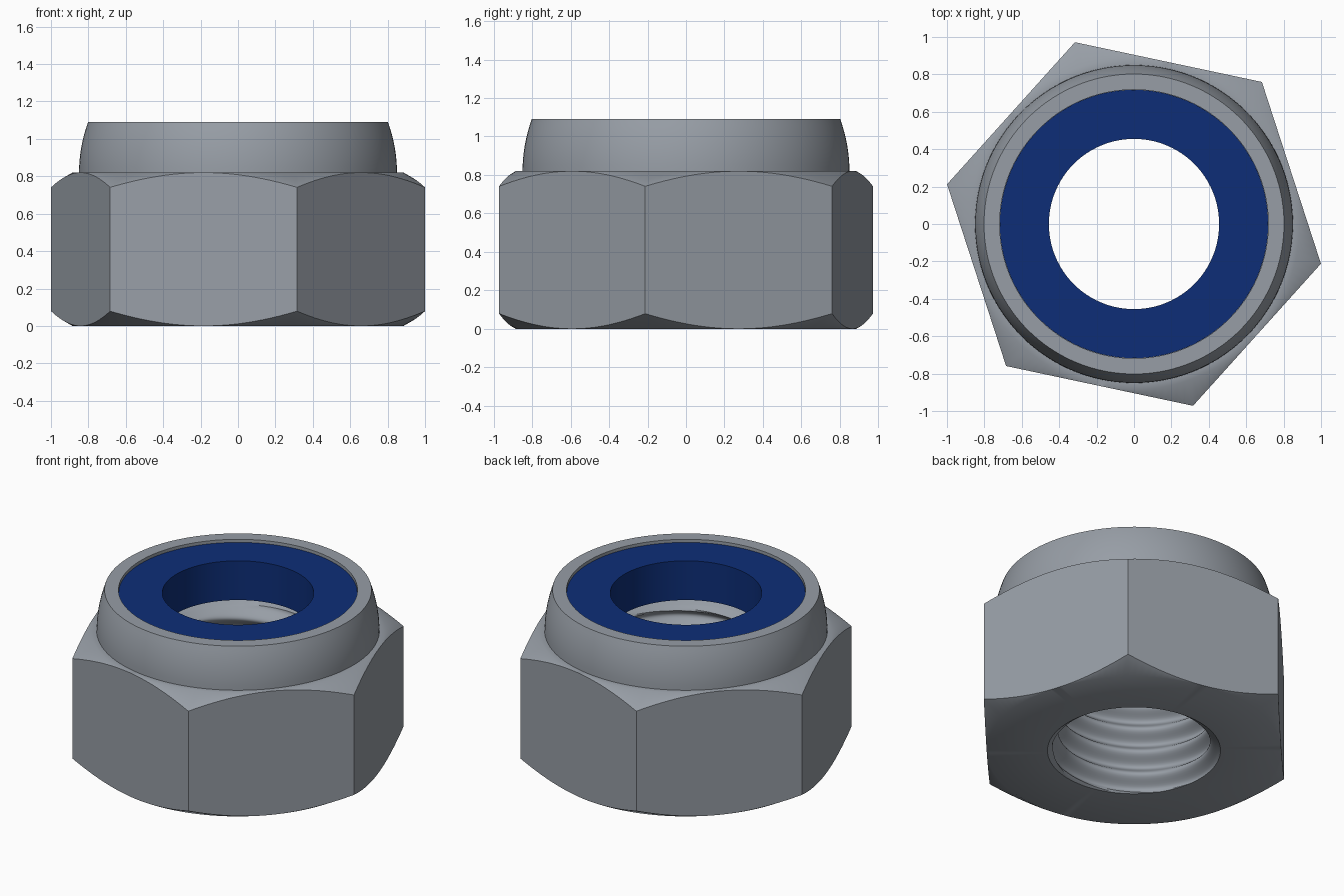
import bpy, bmesh, math

if "Cube" in bpy.data.objects:
    bpy.data.objects.remove(bpy.data.objects["Cube"])

SEG = 144                      # segments around, a multiple of 6
CORNER = math.radians(-12)     # direction of the first hexagon corner
APOTHEM, TOP = 0.885, 0.82     # hexagon half-width and height
MINOR, MAJOR, PITCH = 0.457, 0.52, 0.156
BORE_TOP = 0.75


def material(name, rgb):
    m = bpy.data.materials.new(name)
    m.diffuse_color = (*rgb, 1)
    m.use_nodes = True
    m.node_tree.nodes["Principled BSDF"].inputs["Base Color"].default_value = m.diffuse_color
    return m


def hex_radius(a):
    return APOTHEM / math.cos((a - CORNER) % (math.pi / 3) - math.pi / 6)


def angle(i):
    return CORNER + 2 * math.pi * i / SEG


def point(r, a, z):
    return (r * math.cos(a), r * math.sin(a), z)


def add_grid(bm, rows):
    """Join neighbouring rows of points with quads."""
    vs = [[bm.verts.new(p) for p in row] for row in rows]
    for lo, hi in zip(vs, vs[1:]):
        for i in range(len(lo) - 1):
            bm.faces.new((lo[i], lo[i + 1], hi[i + 1], hi[i]))


def ring(r, z):
    return [point(r, angle(i), z) for i in range(SEG + 1)]


def hex_ring(top):
    """Edge where the 30 degree chamfer cone meets the hexagon sides."""
    row = []
    for i in range(SEG + 1):
        r = hex_radius(angle(i))
        drop = (r - APOTHEM) * math.tan(math.radians(30))
        row.append(point(r, angle(i), TOP - drop if top else drop))
    return row


def thread_radius(z, turn):
    wave = 0.5 - 0.5 * math.cos(2 * math.pi * (z / PITCH - turn))
    countersink = MAJOR - 1.4 * min(z, BORE_TOP - z)
    return max(MINOR + (MAJOR - MINOR) * wave, countersink)


def thread_rows(steps=16):
    rows = []
    for k in range(-steps, int(steps * BORE_TOP / PITCH) + 2):
        row = []
        for i in range(SEG + 1):
            turn = i / SEG
            z = min(max(PITCH * (k / steps + turn), 0), BORE_TOP)
            row.append(point(thread_radius(z, turn), angle(i), z))
        rows.append(row)
    return rows


def finish(name, bm, mat):
    bmesh.ops.remove_doubles(bm, verts=bm.verts, dist=0.0002)
    bmesh.ops.recalc_face_normals(bm, faces=bm.faces)
    me = bpy.data.meshes.new(name)
    bm.to_mesh(me)
    bm.free()
    me.materials.append(mat)
    ob = bpy.data.objects.new(name, me)
    bpy.context.collection.objects.link(ob)
    bpy.ops.object.select_all(action='DESELECT')
    ob.select_set(True)
    bpy.context.view_layer.objects.active = ob
    bpy.ops.object.shade_smooth_by_angle(angle=math.radians(35))


steel = material("steel grey", (0.31, 0.34, 0.38))
nylon = material("dark blue nylon", (0.004, 0.027, 0.185))

# Nut body: chamfered hexagon, curved collar, insert pocket and threaded bore
body = bmesh.new()
collar = [ring(0.85 - 0.048 * t * t, TOP + 0.27 * t) for t in [j / 8 for j in range(9)]]
add_grid(body, [ring(MAJOR, 0), ring(APOTHEM, 0), hex_ring(False), hex_ring(True),
                ring(APOTHEM, TOP)] + collar +
         [ring(0.718, 1.09), ring(0.718, 0.81), ring(MAJOR, BORE_TOP)])
add_grid(body, thread_rows())
finish("nut_body", body, steel)

# Locking insert: plain ring set just below the rim
insert = bmesh.new()
add_grid(insert, [ring(r, z) for r, z in
                  ((0.455, 0.81), (0.717, 0.81), (0.717, 1.07), (0.455, 1.07), (0.455, 0.81))])
finish("locking_insert", insert, nylon)
